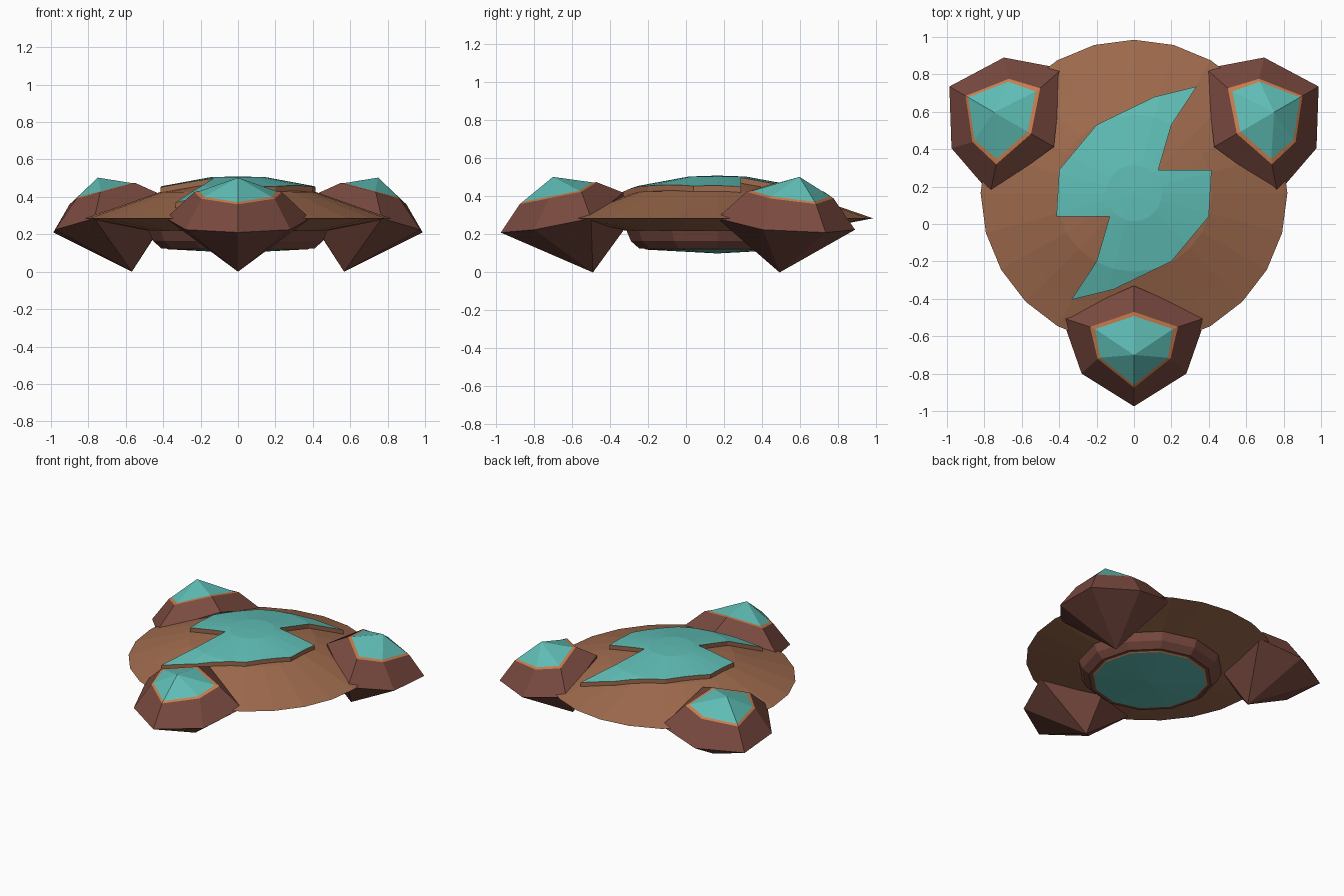
import bpy, bmesh
from math import cos, sin, pi, radians
from mathutils import Vector, Matrix

if "Cube" in bpy.data.objects:
    bpy.data.objects.remove(bpy.data.objects["Cube"])

CENTER = Vector((0, 0.165, 0))


def material(name, rgb):
    m = bpy.data.materials.new(name)
    m.use_nodes = True
    m.diffuse_color = (*rgb, 1)
    m.node_tree.nodes["Principled BSDF"].inputs["Base Color"].default_value = (*rgb, 1)
    return m


tan = material("tan_brown", (0.342, 0.144, 0.074))
red_brown = material("red_brown", (0.195, 0.069, 0.051))
orange = material("orange", (0.578, 0.205, 0.076))
teal = material("teal", (0.115, 0.515, 0.468))


def finish(name, bm, mats):
    bmesh.ops.remove_doubles(bm, verts=bm.verts, dist=0.0005)
    bmesh.ops.recalc_face_normals(bm, faces=bm.faces)
    mesh = bpy.data.meshes.new(name)
    bm.to_mesh(mesh)
    bm.free()
    for m in mats:
        mesh.materials.append(m)
    ob = bpy.data.objects.new(name, mesh)
    bpy.context.scene.collection.objects.link(ob)
    return ob


def loft(name, rings, mats, bands=None):
    """Skin rings of equal length; bands gives the material slot of each band."""
    bm = bmesh.new()
    rows = [[bm.verts.new(p) for p in ring] for ring in rings]
    for i, (a, b) in enumerate(zip(rows, rows[1:])):
        for j in range(len(a)):
            k = (j + 1) % len(a)
            f = bm.faces.new((a[j], a[k], b[k], b[j]))
            f.material_index = bands[i] if bands else 0
    return finish(name, bm, mats)


def lathe(name, profile, sides, mats, bands=None):
    rings = [[CENTER + Vector((r * cos(2 * pi * i / sides), r * sin(2 * pi * i / sides), z))
              for i in range(sides)] for r, z in profile]
    return loft(name, rings, mats, bands)


# Saucer body
dome = [(0.82, 0.285), (0.66, 0.34), (0.42, 0.425), (0.15, 0.475), (0, 0.48)]
lathe("saucer_body", [(0, 0.22), (0.48, 0.22)] + dome, 24, [tan])

# Belly ring with lip and glass
lathe("belly_ring", [(0, 0.23), (0.48, 0.225), (0.455, 0.165), (0.41, 0.125),
                     (0.385, 0.125), (0.375, 0.12), (0, 0.1)],
      12, [red_brown, orange, teal], [0, 0, 0, 0, 1, 2])

# Zigzag emblem draped on the dome: raised dome trimmed by a prism
half = [(0.335, 0.57), (0.11, 0.515), (-0.2, 0.365), (-0.4, 0.125),
        (-0.415, -0.125), (-0.13, -0.125), (-0.2, -0.365)]
outline = half + [(-x, -y) for x, y in half]
cutter = loft("emblem_cutter",
              [[CENTER + Vector((x, y, z)) for x, y in outline] for z in (0.32, 0.7)], [tan])
bm = bmesh.new()
bm.from_mesh(cutter.data)
bmesh.ops.holes_fill(bm, edges=bm.edges)
bmesh.ops.recalc_face_normals(bm, faces=bm.faces)
bm.to_mesh(cutter.data)
bm.free()
cutter.hide_render = True
cutter.hide_viewport = True

raised = [(r, z + 0.03) for r, z in dome]
emblem = lathe("zigzag_emblem", [(0, 0.3), (0.82, 0.3)] + raised, 24, [tan, teal])
mod = emblem.modifiers.new("trim", "BOOLEAN")
mod.operation, mod.solver, mod.object = "INTERSECT", "EXACT", cutter
deps = bpy.context.evaluated_depsgraph_get()
trimmed = bpy.data.meshes.new_from_object(emblem.evaluated_get(deps))
emblem.modifiers.clear()
emblem.data = trimmed
trimmed.materials.clear()
trimmed.materials.append(tan)
trimmed.materials.append(teal)
for p in trimmed.polygons:
    p.material_index = 1 if p.normal.z > 0.5 else 0
bpy.data.objects.remove(cutter)


# Three pods with faceted canopies
def mirrored(points):
    return points + [(-x, y, z) for x, y, z in points[-2:0:-1]]


hull = [(0, -0.33, 0.42), (0.385, -0.5, 0.285), (0.28, -0.8, 0.225), (0, -0.975, 0.21)]
lower = [(0, -0.33, 0.22)] + hull[1:]
rim = [(0, -0.47, 0.475), (0.235, -0.55, 0.425), (0.195, -0.72, 0.39), (0, -0.875, 0.36)]
glass = [(0, -0.492, 0.474), (0.208, -0.562, 0.43), (0.18, -0.715, 0.4), (0, -0.86, 0.372)]
keel, apex = (0, -0.49, 0), (0, -0.7, 0.503)
pod_rings = [[keel] * 6, mirrored(lower), mirrored(hull), mirrored(rim),
             mirrored(glass), [apex] * 6]
for name, angle in (("front_pod", 0), ("rear_left_pod", 120), ("rear_right_pod", 240)):
    turn = Matrix.Rotation(radians(angle), 3, "Z")
    rings = [[CENTER + turn @ (Vector(p) - CENTER) for p in ring] for ring in pod_rings]
    loft(name, rings, [red_brown, orange, teal], [0, 0, 0, 1, 2])
